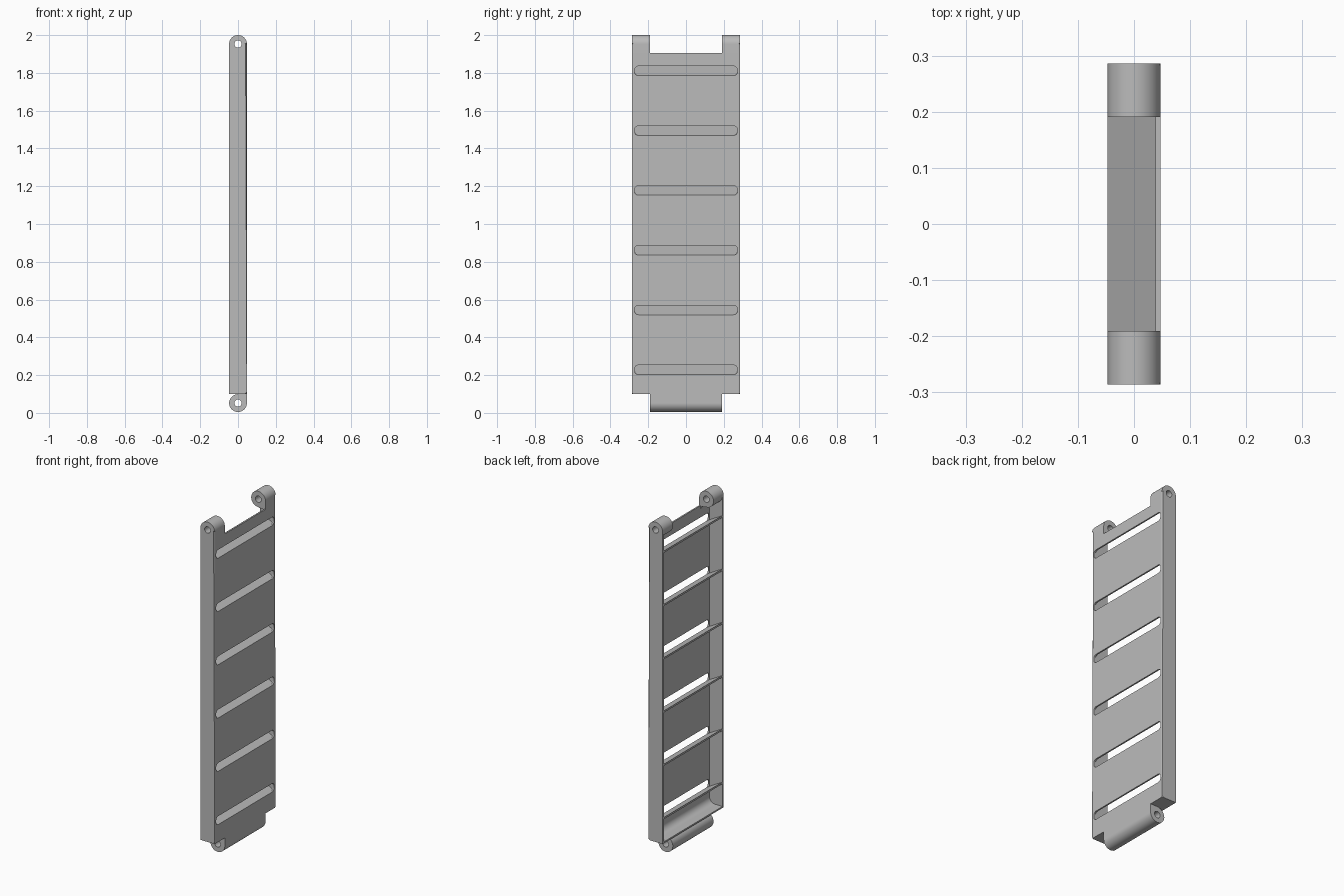
import bpy, bmesh
from math import sin, cos, pi, radians

if "Cube" in bpy.data.objects:
    bpy.data.objects.remove(bpy.data.objects["Cube"])

R, HOLE = 0.047, 0.019        # hinge knuckle and pin hole radii
W, NOTCH = 0.286, 0.191       # half width of panel and of hinge notch
SKIN = 0.009                  # sheet thickness
TOP_Z, LOW_Z = 2 - R, 0.052   # hinge axis heights
BASE_Z, NOTCH_Z = 0.1, 1.905
SLOTS = [0.228 + 0.3165 * i for i in range(6)]

grey = bpy.data.materials.new("plain_grey")
grey.use_nodes = True
grey.diffuse_color = (0.5, 0.5, 0.5, 1)
grey.node_tree.nodes["Principled BSDF"].inputs["Base Color"].default_value = (0.5, 0.5, 0.5, 1)


def arc(cx, cz, r, a0, a1, n=24):
    """Points along an arc, angles in degrees."""
    steps = [radians(a0 + (a1 - a0) * i / n) for i in range(n + 1)]
    return [(cx + r * cos(a), cz + r * sin(a)) for a in steps]


def circle(cz, r):
    return arc(0, cz, r, 0, 352.5, 47)


def rounded_slot(half_w, z, half_h, r):
    pts = []
    for sx, sz, a in ((1, 1, 0), (-1, 1, 90), (-1, -1, 180), (1, -1, 270)):
        pts += arc(sx * (half_w - r), z + sz * (half_h - r), r, a, a + 90, 8)
    return pts


def extrude(name, loops, lo, hi, axis="Y", chamfer=0):
    """Extrude an outline with holes along Y (x,z outline) or X (y,z outline)."""
    curve = bpy.data.curves.new(name, "CURVE")
    curve.dimensions, curve.fill_mode = "2D", "BOTH"
    curve.extrude = (hi - lo) / 2
    for loop in loops:
        spline = curve.splines.new("POLY")
        spline.points.add(len(loop) - 1)
        for point, (u, v) in zip(spline.points, loop):
            point.co = (u, v, 0, 1)
        spline.use_cyclic_u = True
    obj = bpy.data.objects.new(name, curve)
    bpy.context.collection.objects.link(obj)
    mid = (lo + hi) / 2
    obj.location = (0, mid, 0) if axis == "Y" else (mid, 0, 0)
    obj.rotation_euler = (pi / 2, 0, 0 if axis == "Y" else pi / 2)
    bpy.ops.object.select_all(action="DESELECT")
    obj.select_set(True)
    bpy.context.view_layer.objects.active = obj
    bpy.ops.object.convert(target="MESH")
    obj = bpy.context.object
    obj.name = name
    bpy.ops.object.transform_apply(location=True, rotation=True)
    bm = bmesh.new()
    bm.from_mesh(obj.data)
    bmesh.ops.remove_doubles(bm, verts=bm.verts, dist=1e-5)
    if chamfer:
        # cut the long outer corner beside the sheet
        outer = [e for e in bm.edges
                 if all(abs(v.co.y) > W - 1e-4 and v.co.x > R - 1e-4 for v in e.verts)]
        bmesh.ops.bevel(bm, geom=outer, offset=chamfer, segments=1, affect="EDGES")
    bmesh.ops.recalc_face_normals(bm, faces=bm.faces)
    bm.to_mesh(obj.data)
    bm.free()
    obj.data.materials.clear()
    obj.data.materials.append(grey)
    bpy.ops.object.shade_smooth_by_angle(angle=radians(30))
    return obj


# slotted sheet, with a lower tongue reaching the bottom knuckle
half = W - 0.008
outline = [(-half, BASE_Z), (-NOTCH, BASE_Z), (-NOTCH, LOW_Z), (NOTCH, LOW_Z),
           (NOTCH, BASE_Z), (half, BASE_Z), (half, NOTCH_Z), (-half, NOTCH_Z)]
holes = [rounded_slot(0.272, z, 0.025, 0.02) for z in SLOTS]
extrude("slotted_sheet", [outline] + holes, R - SKIN, R, "X")

# side flanges and upper hinge knuckles
flange = arc(0, TOP_Z, R, 0, 180) + [(-R, BASE_Z), (R, BASE_Z)]
knuckle = arc(0, TOP_Z, R, 0, 270, 36) + [(0.006, NOTCH_Z - 0.001), (0.03, NOTCH_Z - 0.003),
                                           (R - SKIN, NOTCH_Z - 0.02), (R, NOTCH_Z - 0.02)]
for side, s in (("left", 1), ("right", -1)):
    ys = sorted((s * (W - 0.012), s * W))
    extrude(side + "_flange", [flange, circle(TOP_Z, HOLE)], *ys, chamfer=0.007)
    ys = sorted((s * NOTCH, s * (W - 0.012)))
    extrude(side + "_top_knuckle", [knuckle, circle(TOP_Z, HOLE)], *ys)

# sloping vanes behind the slots
for i, z in enumerate(SLOTS):
    vane = [(R - 0.002, z - 0.025), (-R, z + 0.026), (-R, z + 0.015), (R - 0.002, z - 0.036)]
    extrude(f"vane_{i + 1}", [vane], -W + 0.011, W - 0.011)

# bottom knuckle and the curved web above it
extrude("bottom_knuckle", [circle(LOW_Z, R), circle(LOW_Z, HOLE)], -NOTCH, NOTCH)
sweep = arc(-R, LOW_Z - 0.005, 2 * R - 0.004, 90, 58, 10)
web = [(-R, BASE_Z), (R - 0.002, BASE_Z), (R - 0.002, BASE_Z + 0.036)]
web += arc(0, BASE_Z + 0.048, 0.038, 0, -90, 12) + [(-R, BASE_Z + 0.009)]
extrude("bottom_web", [web], -W + 0.011, W - 0.011)
tongue = [(0, LOW_Z + R - 0.004), (R - SKIN, LOW_Z + 0.02), (R - SKIN, BASE_Z + 0.002), (0, BASE_Z + 0.002)]
extrude("knuckle_fillet", [tongue], -NOTCH, NOTCH)
